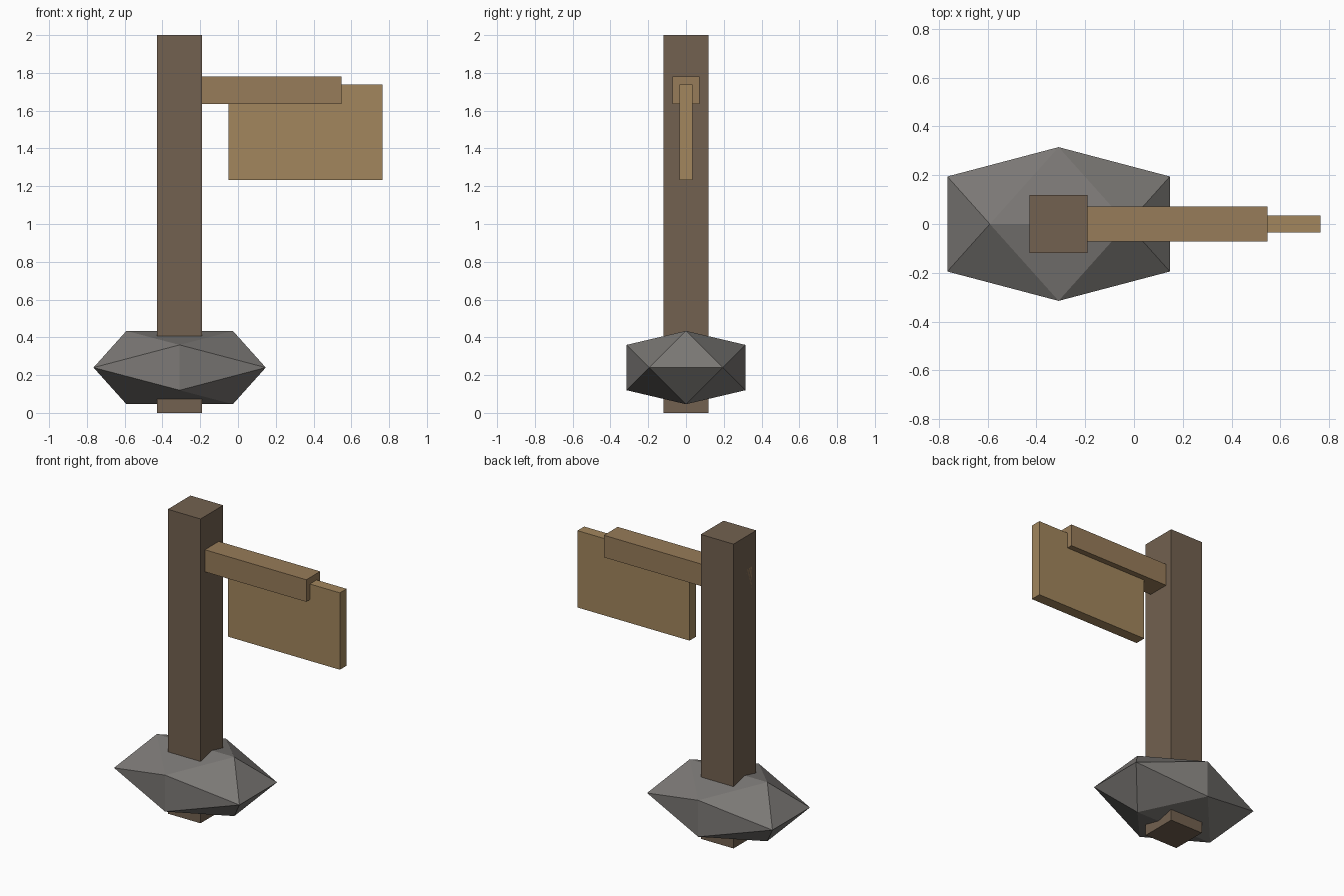
import bpy, bmesh
from itertools import product

if "Cube" in bpy.data.objects:
    bpy.data.objects.remove(bpy.data.objects["Cube"])


def material(name, rgb):
    m = bpy.data.materials.new(name)
    m.diffuse_color = (*rgb, 1)
    m.use_nodes = True
    m.node_tree.nodes["Principled BSDF"].inputs["Base Color"].default_value = m.diffuse_color
    return m


def finish(name, bm, mat):
    bmesh.ops.recalc_face_normals(bm, faces=bm.faces)
    mesh = bpy.data.meshes.new(name)
    bm.to_mesh(mesh)
    bm.free()
    mesh.materials.append(mat)
    obj = bpy.data.objects.new(name, mesh)
    bpy.context.collection.objects.link(obj)
    return obj


def box(name, lo, hi, mat):
    bm = bmesh.new()
    bmesh.ops.create_cube(bm, size=1)
    for v in bm.verts:
        v.co = [(a + b) / 2 + c * (b - a) for a, b, c in zip(lo, hi, v.co)]
    return finish(name, bm, mat)


dark_wood = material("dark_wood", (0.17, 0.12, 0.08))
mid_wood = material("mid_wood", (0.31, 0.20, 0.10))
light_wood = material("light_wood", (0.36, 0.24, 0.11))
stone = material("stone", (0.20, 0.19, 0.18))

# Upright post, arm running through it, and hanging board
box("post", (-0.428, -0.118, 0), (-0.19, 0.118, 2), dark_wood)
box("arm", (-0.428, -0.072, 1.635), (0.547, 0.072, 1.78), mid_wood)
box("sign_board", (-0.05, -0.035, 1.233), (0.765, 0.035, 1.738), light_wood)

# Base rock: squashed icosahedron, hull of three golden rectangles
PHI = (1 + 5 ** 0.5) / 2
bm = bmesh.new()
for a, b in product((-1, 1), (-PHI, PHI)):
    for p in ((b, a, 0), (a, 0, b), (0, b, a)):
        bm.verts.new((-0.309 + p[0] * 0.456 / PHI,
                      p[1] * 0.315 / PHI,
                      0.24 + p[2] * 0.194 / PHI))
bmesh.ops.convex_hull(bm, input=bm.verts)
finish("base_rock", bm, stone)
